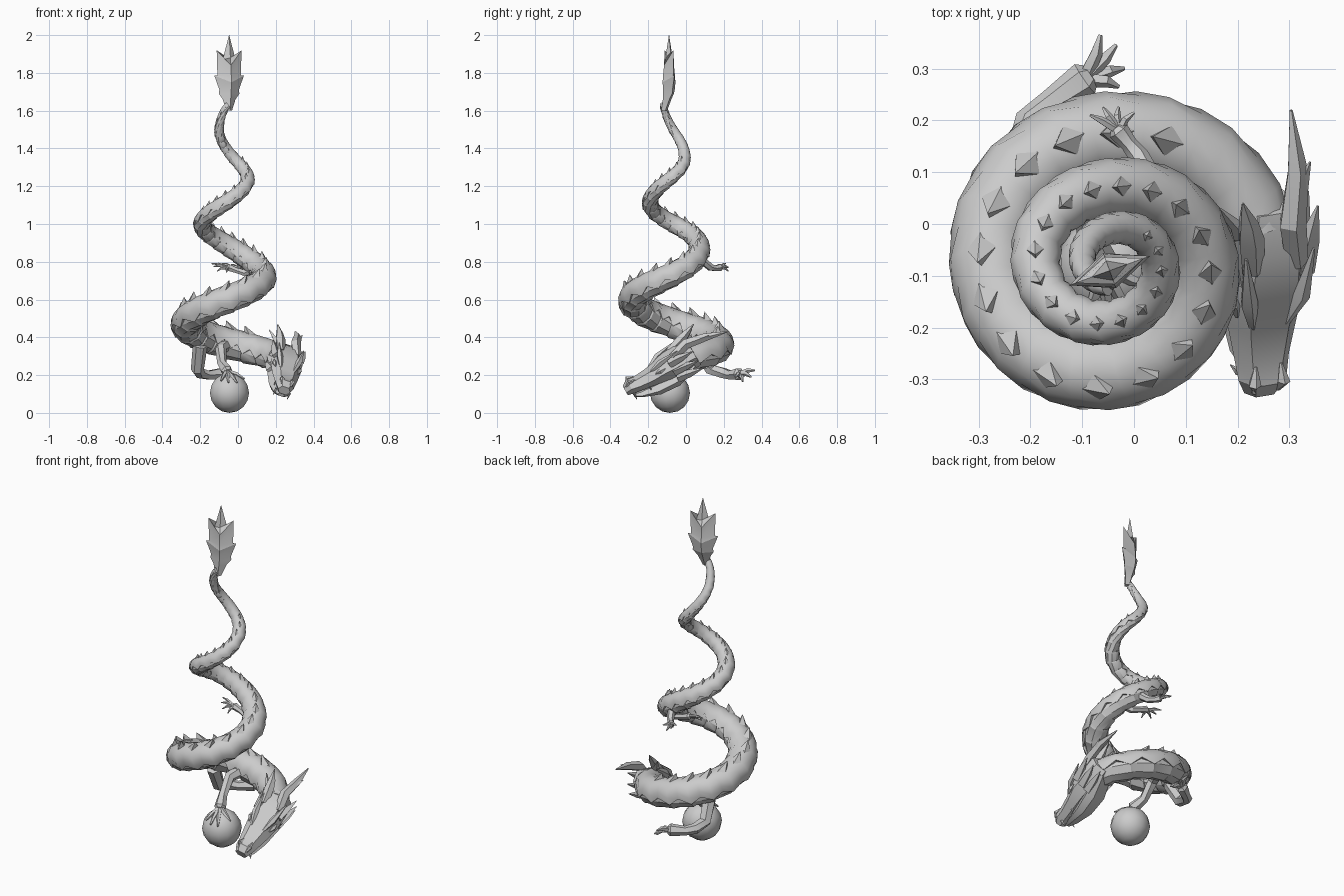
import bpy, bmesh, math
from mathutils import Vector, Matrix

cube = bpy.data.objects.get("Cube")
if cube:
    bpy.data.objects.remove(cube)

grey = bpy.data.materials.new("stone grey")
grey.use_nodes = True
COLOR = (0.6, 0.6, 0.6, 1)
grey.diffuse_color = COLOR
grey.node_tree.nodes["Principled BSDF"].inputs["Base Color"].default_value = COLOR


def loft(bm, rings):
    """Skin a list of closed rings and cap both ends."""
    rows = [[bm.verts.new(p) for p in ring] for ring in rings]
    n = len(rows[0])
    for a, b in zip(rows, rows[1:]):
        for i in range(n):
            bm.faces.new((a[i], a[(i + 1) % n], b[(i + 1) % n], b[i]))
    bm.faces.new(rows[0][::-1])
    bm.faces.new(rows[-1])


def tube(bm, points, radii, sides=6):
    """Tapered tube through a few points."""
    pts = [Vector(p) for p in points]
    rings = []
    for i, p in enumerate(pts):
        t = (pts[min(i + 1, len(pts) - 1)] - pts[max(i - 1, 0)]).normalized()
        ref = Vector((0, 0, 1)) if abs(t.z) < 0.85 else Vector((0, 1, 0))
        u = t.cross(ref).normalized()
        v = u.cross(t)
        angles = [math.tau * j / sides for j in range(sides)]
        rings.append([p + (u * math.cos(a) + v * math.sin(a)) * radii[i] for a in angles])
    loft(bm, rings)


def finish(name, bm, angle=32):
    bmesh.ops.recalc_face_normals(bm, faces=bm.faces)
    mesh = bpy.data.meshes.new(name)
    bm.to_mesh(mesh)
    bm.free()
    mesh.materials.append(grey)
    for face in mesh.polygons:
        face.use_smooth = True
    mesh.set_sharp_from_angle(angle=math.radians(angle))
    obj = bpy.data.objects.new(name, mesh)
    bpy.context.scene.collection.objects.link(obj)
    return obj


# Coil at every quarter turn, tail first: height, coil radius, thickness, outward tilt
HEIGHT = [1.63, 1.5, 1.38, 1.25, 1.12, 1.0, 0.88, 0.73, 0.6, 0.47, 0.365, 0.28]
COIL = [0.05, 0.05, 0.06, 0.1, 0.12, 0.14, 0.14, 0.185, 0.212, 0.225, 0.24, 0.295]
THICK = [0.018, 0.025, 0.03, 0.036, 0.042, 0.047, 0.055, 0.065, 0.075, 0.08, 0.083, 0.075]
TILT = [0, 0, 0, 0, 0, 0, 0, 8, 26, 14, 3, 0]


def sample(values, t):
    i = max(0, min(int(t), len(values) - 2))
    f = t - i
    a, b, c, d = (values[max(0, min(j, len(values) - 1))] for j in range(i - 1, i + 3))
    return 0.5 * (2 * b + (c - a) * f + (2 * a - 5 * b + 4 * c - d) * f * f
                  + (3 * b - a - 3 * c + d) * f ** 3)


def coil_point(t):
    ang = -math.pi / 2 - t * math.pi / 2
    r = sample(COIL, t)
    return Vector((-0.05 + r * math.cos(ang), -0.07 + r * math.sin(ang), sample(HEIGHT, t)))


def frame(t):
    """Centre, direction to the head, side and back direction, thickness."""
    fwd = (coil_point(t + 0.02) - coil_point(t - 0.02)).normalized()
    side = fwd.cross(Vector((0, 0, 1))).normalized()
    side.rotate(Matrix.Rotation(math.radians(-sample(TILT, t)), 3, fwd))
    return coil_point(t), fwd, side, side.cross(fwd), sample(THICK, t)


def around(t, degrees, scale):
    p, _, side, up, r = frame(t)
    a = math.radians(degrees)
    return p + (side * math.sin(a) + up * math.cos(a)) * r * scale


STEP = 0.25
COUNT = 44

# Belly made of overlapping ring plates
bm = bmesh.new()
rings = []
for i in range(COUNT):
    for offset, scale in ((0.0, 0.99), (0.22, 0.91)):
        rings.append([around(i * STEP + offset, 36 * j, scale) for j in range(10)])
loft(bm, rings)
finish("belly_plates", bm)

# Back skin with a zigzag lower edge
bm = bmesh.new()
rings = []
for i in range(COUNT * 2):
    t = i * STEP / 2
    spread = 112 if i % 2 == 0 else 86
    ring = [around(t, spread * (j / 4 - 1), 1.04) for j in range(9)]
    rings.append([around(t, -spread, 0.8)] + ring + [around(t, spread, 0.8)])
loft(bm, rings)
finish("back_skin", bm)

# Diamond spines leaning toward the tail
bm = bmesh.new()
for i in range(10, COUNT - 2):
    p, fwd, side, up, r = frame(i * STEP)
    base = p + up * r * 0.96
    ring = [base + fwd * r * 0.5, base + side * r * 0.36,
            base - fwd * r * 0.45, base - side * r * 0.36]
    tip = base + up * r * 0.46 - fwd * r * 0.5
    loft(bm, [ring, [tip.lerp(q, 0.03) for q in ring]])
finish("back_spines", bm, 10)

# Tail fin: half width, edge height, ridge height, ridge depth
FIN = [(0.016, 1.6, 1.6, 0.016), (0.036, 1.66, 1.66, 0.024), (0.058, 1.69, 1.69, 0.03),
       (0.055, 1.71, 1.72, 0.034), (0.083, 1.785, 1.75, 0.036), (0.066, 1.785, 1.78, 0.034),
       (0.07, 1.92, 1.84, 0.028), (0.036, 1.87, 1.88, 0.02), (0.001, 2.0, 2.0, 0.001)]
bm = bmesh.new()
across = Vector((0.94, 0.34, 0))
deep = Vector((-0.34, 0.94, 0))
rings = []
for w, edge, ridge, depth in FIN:
    c = Vector((-0.047, -0.09 - max(0, 1.7 - edge) * 0.25, 0))
    e, m = c + Vector((0, 0, edge)), c + Vector((0, 0, ridge))
    rings.append([e - across * w, m - deep * depth, e + across * w, m + deep * depth])
loft(bm, rings)
finish("tail_fin", bm, 15)

# Ball
bm = bmesh.new()
bmesh.ops.create_uvsphere(bm, u_segments=14, v_segments=8, radius=0.106,
                          matrix=Matrix.Translation((-0.045, -0.085, 0.106)))
finish("ball", bm, 30)


# Limbs: arm path ending at the wrist, palm centre, finger tips
def limb(name, path, palm, tips, size):
    bm = bmesh.new()
    palm = Vector(palm)
    reach = (palm - Vector(path[-1])).normalized() * size
    n = len(path)
    tube(bm, path + [palm, palm + reach * 0.5],
         [size * (1.3 - 0.6 * i / n) for i in range(n)] + [size * 1.15, size * 0.7])
    for tip in tips:
        tip = Vector(tip)
        knuckle = palm.lerp(tip, 0.55) + reach * 0.25
        knuckle.z += size * 0.3
        tube(bm, [palm.lerp(tip, 0.1), knuckle, tip], [size * 0.5, size * 0.42, size * 0.15], 5)
    finish(name, bm)


limb("ball_arm", [(-0.06, 0.13, 0.36), (-0.09, 0.05, 0.34), (-0.085, -0.02, 0.26)],
     (-0.06, -0.08, 0.222),
     [(-0.09, -0.17, 0.17), (-0.05, -0.185, 0.16), (-0.005, -0.18, 0.16), (0.035, -0.12, 0.18)],
     0.028)
limb("outer_arm", [(-0.2, 0.06, 0.36), (-0.215, 0.13, 0.23), (-0.2, 0.2, 0.21), (-0.16, 0.235, 0.2)],
     (-0.095, 0.28, 0.205),
     [(-0.065, 0.365, 0.225), (-0.035, 0.345, 0.19), (-0.02, 0.3, 0.165), (-0.03, 0.265, 0.19)],
     0.03)
limb("outer_leg", [(0.04, 0.07, 0.82), (0.01, 0.13, 0.77), (-0.01, 0.155, 0.765)],
     (-0.03, 0.18, 0.77),
     [(-0.085, 0.21, 0.79), (-0.06, 0.225, 0.77), (-0.03, 0.225, 0.75), (0.0, 0.215, 0.77)],
     0.018)
limb("inner_leg", [(0.1, 0.0, 0.77), (0.04, 0.03, 0.74), (-0.01, 0.04, 0.755)],
     (-0.05, 0.04, 0.77),
     [(-0.14, 0.06, 0.79), (-0.13, 0.03, 0.775), (-0.11, 0.01, 0.75), (-0.06, -0.01, 0.745)],
     0.018)

# Head frame: tipped down and rolled to one side
origin = Vector((0.262, 0.05, 0.345))
fwd = Vector((-0.03, -0.87, -0.5)).normalized()
side = Vector((0, 0, 1)).cross(fwd).normalized()
side.rotate(Matrix.Rotation(math.radians(-22), 3, fwd))
up = fwd.cross(side)


def at(s, w, h):
    return origin + fwd * s + side * w + up * h


def head_loft(bm, rows):
    loft(bm, [[at(s, -w, (top + low) / 2), at(s, -w * 0.55, top), at(s, w * 0.55, top),
               at(s, w, (top + low) / 2), at(s, w * 0.6, low), at(s, -w * 0.6, low)]
              for s, w, top, low in rows])


bm = bmesh.new()
head_loft(bm, [(0.02, 0.06, 0.03, -0.085), (0.1, 0.08, 0.056, -0.09), (0.2, 0.085, 0.046, -0.065),
               (0.28, 0.072, 0.024, -0.055), (0.36, 0.056, 0.02, -0.045),
               (0.4, 0.05, 0.03, -0.04), (0.435, 0.034, 0.01, -0.035)])
finish("head", bm, 25)
bm = bmesh.new()
head_loft(bm, [(0.05, 0.06, -0.05, -0.09), (0.17, 0.074, -0.055, -0.125),
               (0.28, 0.062, -0.06, -0.118), (0.37, 0.044, -0.055, -0.085),
               (0.41, 0.02, -0.05, -0.065)])
finish("jaw", bm, 25)

# Brows, eyes, nostrils, cheek spikes and fangs, mirrored across the head
brows, eyes, frill, fangs = (bmesh.new() for _ in range(4))
for m in (-1, 1):
    tube(brows, [at(0.27, m * 0.035, 0.02), at(0.2, m * 0.054, 0.045), at(0.09, m * 0.07, 0.062)],
         [0.008, 0.018, 0.003], 5)
    tube(eyes, [at(0.25, m * 0.063, 0.008), at(0.22, m * 0.07, 0.01), at(0.19, m * 0.074, 0.012)],
         [0.003, 0.014, 0.003], 5)
    tube(brows, [at(0.42, m * 0.024, 0.014), at(0.395, m * 0.03, 0.03), at(0.36, m * 0.026, 0.022)],
         [0.006, 0.013, 0.003], 5)
    for w, h in ((0.07, 0.02), (0.072, -0.03), (0.066, -0.075)):
        tube(frill, [at(0.16, m * w * 0.9, h), at(0.09, m * w * 1.1, h * 1.1),
                     at(0.02, m * w * 1.3, h * 1.2)], [0.026, 0.02, 0.002], 4)
    for s in (0.31, 0.4):
        tube(fangs, [at(s, m * 0.038, -0.035), at(s + 0.005, m * 0.04, -0.075)], [0.008, 0.001], 4)
finish("brows_and_nostrils", brows)
finish("eyes", eyes)
finish("cheek_spikes", frill, 15)
finish("fangs", fangs)

# Horns: a long swept one with a prong, a steep one, and a short ear spike on each side
bm = bmesh.new()
tube(bm, [at(0.13, 0.045, 0.035), (0.305, 0.0, 0.365), (0.315, 0.1, 0.4), (0.303, 0.22, 0.43)],
     [0.024, 0.028, 0.022, 0.003], 5)
tube(bm, [(0.315, 0.05, 0.38), (0.34, 0.12, 0.41)], [0.02, 0.002], 4)
tube(bm, [at(0.13, -0.045, 0.035), (0.225, -0.03, 0.385), (0.22, 0.0, 0.42), (0.21, 0.04, 0.47)],
     [0.024, 0.027, 0.02, 0.002], 5)
tube(bm, [(0.21, -0.02, 0.37), (0.165, 0.03, 0.44)], [0.02, 0.002], 4)
finish("horns", bm, 25)
